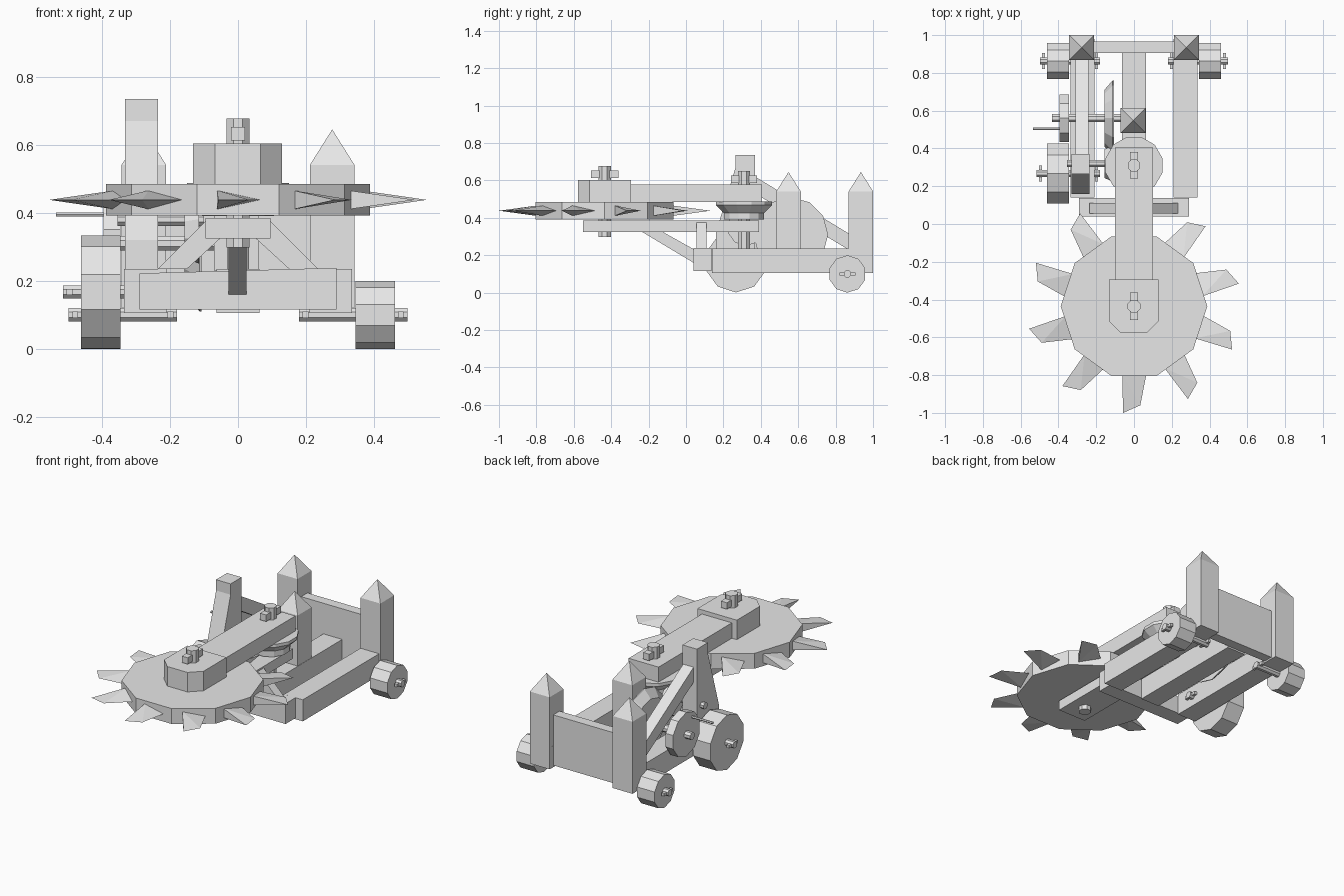
import bpy, bmesh, math
from mathutils import Matrix, Vector

if "Cube" in bpy.data.objects:
    bpy.data.objects.remove(bpy.data.objects["Cube"])

grey = bpy.data.materials.new("plain_grey")
grey.diffuse_color = (0.8, 0.8, 0.8, 1)
grey.use_nodes = True
grey.node_tree.nodes["Principled BSDF"].inputs["Base Color"].default_value = grey.diffuse_color


def finish(name, bm):
    bmesh.ops.recalc_face_normals(bm, faces=bm.faces)
    me = bpy.data.meshes.new(name)
    bm.to_mesh(me)
    bm.free()
    me.materials.append(grey)
    ob = bpy.data.objects.new(name, me)
    bpy.context.collection.objects.link(ob)
    return ob


def loft(name, rings):
    """Skin a stack of equal-length rings and close both ends."""
    bm = bmesh.new()
    vs = [[bm.verts.new(p) for p in ring] for ring in rings]
    n = len(vs[0])
    for a, b in zip(vs, vs[1:]):
        for i in range(n):
            j = (i + 1) % n
            bm.faces.new((a[i], a[j], b[j], b[i]))
    bm.faces.new(vs[0])
    bm.faces.new(vs[-1])
    return finish(name, bm)


def prism(name, axis, outline, lo, hi):
    """Extrude a 2D outline along x, y or z."""
    place = {"x": lambda u, v, w: (w, u, v),
             "y": lambda u, v, w: (u, w, v),
             "z": lambda u, v, w: (u, v, w)}[axis]
    return loft(name, [[place(u, v, w) for u, v in outline] for w in (lo, hi)])


def box(name, x0, x1, y0, y1, z0, z1):
    return prism(name, "z", [(x0, y0), (x1, y0), (x1, y1), (x0, y1)], z0, z1)


def turned(name, axis, cu, cv, profile, sides, turn=0.0):
    """Turned part along x or z from (radius, position) pairs."""
    rings = []
    for r, w in profile:
        ring = []
        for i in range(sides):
            a = turn + 2 * math.pi * i / sides
            u, v = cu + r * math.cos(a), cv + r * math.sin(a)
            ring.append((w, u, v) if axis == "x" else (u, v, w))
        rings.append(ring)
    return loft(name, rings)


def spiked_post(name, x, y, half, z0, shoulder, tip):
    bm = bmesh.new()
    lo, hi = [[bm.verts.new((x + sx * half, y + sy * half, z))
               for sx, sy in ((-1, -1), (1, -1), (1, 1), (-1, 1))]
              for z in (z0, shoulder)]
    top = bm.verts.new((x, y, tip))
    bm.faces.new(lo)
    for i in range(4):
        j = (i + 1) % 4
        bm.faces.new((lo[i], lo[j], hi[j], hi[i]))
        bm.faces.new((hi[i], hi[j], top))
    return finish(name, bm)


DOWN = -math.pi / 2

# Chassis: three long beams, front beam and rear panel
for side, s in (("left", -1), ("right", 1)):
    x0, x1 = sorted((s * 0.21, s * 0.335))
    box(side + "_beam", x0, x1, 0.14, 0.98, 0.105, 0.235)
    spiked_post(side + "_rear_post", s * 0.277, 0.935, 0.066, 0.105, 0.54, 0.645)
    # Diagonal struts that carry the lower arm
    prism(side + "_front_strut", "y",
          [(s * 0.235, 0.235), (s * 0.15, 0.235), (s * 0.03, 0.345), (s * 0.085, 0.385)],
          0.055, 0.11)
box("centre_beam", -0.063, 0.063, 0.14, 0.905, 0.105, 0.235)
prism("front_beam", "y", [(-0.29, 0.115), (0.29, 0.115), (0.29, 0.238), (-0.29, 0.222)], 0.04, 0.137)
box("rear_panel", -0.215, 0.215, 0.905, 0.965, 0.115, 0.42)
spiked_post("centre_post", -0.005, 0.548, 0.066, 0.23, 0.54, 0.645)

# Tall side post with its rear brace
prism("tall_post", "x", [(0.16, 0.235), (0.16, 0.32), (0.265, 0.67), (0.265, 0.735),
                         (0.37, 0.735), (0.37, 0.235)], -0.332, -0.235)
prism("rear_brace", "x", [(0.37, 0.53), (0.37, 0.62), (0.88, 0.31), (0.88, 0.235), (0.86, 0.235)],
      -0.31, -0.24)

# Wheels on bolts with cross pins
for name, s, y, z, r in (("rear_left", -1, 0.863, 0.1, 0.1),
                         ("rear_right", 1, 0.863, 0.1, 0.1),
                         ("front_left", -1, 0.267, 0.167, 0.166)):
    out = 0.515 if r > 0.12 else 0.498
    turned(name + "_wheel", "x", y, z, [(r, s * 0.345), (r, s * 0.461)], 10, DOWN)
    turned(name + "_bolt", "x", y, z, [(0.021, s * 0.18), (0.021, s * out)], 8, math.pi / 8)
    for px in (0.19, out - 0.028):
        x0, x1 = sorted((s * px, s * (px + 0.017)))
        box(name + "_pin", x0, x1, y - 0.042, y + 0.042, z - 0.009, z + 0.009)

# Crank wheel, crank shaft and bevel gear
turned("crank_shaft", "x", 0.56, 0.31, [(0.023, -0.435), (0.023, -0.06)], 8, math.pi / 8)
turned("crank_wheel", "x", 0.56, 0.31, [(0.133, -0.395), (0.133, -0.345)], 10, DOWN)
turned("crank_handle", "x", 0.505, 0.395, [(0.007, -0.535), (0.007, -0.39)], 6)
turned("bevel_gear", "x", 0.56, 0.31, [(0.15, -0.157), (0.2, -0.113), (0.2, -0.107)], 12)

# Small gear shaft through the tall post
turned("small_shaft", "x", 0.32, 0.38, [(0.02, -0.355), (0.02, -0.1)], 8, math.pi / 8)
turned("small_gear", "x", 0.32, 0.35, [(0.08, -0.157), (0.1, -0.115)], 10, DOWN)

# Horizontal drive pulley and its shaft
turned("drive_pulley", "z", 0, 0.31,
       [(0.11, 0.39), (0.11, 0.425), (0.155, 0.468), (0.155, 0.487)], 12, math.pi / 12)
turned("drive_shaft", "z", 0, 0.31, [(0.035, 0.235), (0.035, 0.65)], 8, math.pi / 8)
box("drive_shaft_pin", -0.02, 0.02, 0.24, 0.38, 0.585, 0.625)

# Arms, hub block and the strut below
box("upper_arm", -0.1, 0.1, -0.31, 0.405, 0.485, 0.578)
box("lower_arm", -0.095, 0.095, -0.55, 0.39, 0.325, 0.385)
prism("arm_support", "x", [(-0.24, 0.328), (-0.13, 0.328), (0.045, 0.23), (0.045, 0.157)],
      -0.028, 0.025)
prism("hub_block", "z", [(-0.133, -0.295), (-0.133, -0.515), (-0.068, -0.578), (0.066, -0.578),
                         (0.13, -0.515), (0.13, -0.295)], 0.485, 0.603)

# Saw disc and shaft
CY, CZ = -0.435, 0.438
turned("saw_disc", "z", 0, CY, [(0.388, 0.392), (0.388, 0.485)], 10)
turned("saw_shaft", "z", 0, CY, [(0.036, 0.298), (0.036, 0.677)], 8, math.pi / 8)
box("saw_shaft_pin", -0.02, 0.02, -0.508, -0.362, 0.613, 0.652)

# Wedge-shaped saw teeth, each with one thick edge
for k in range(10):
    turn = Matrix.Translation((0, CY, CZ)) @ Matrix.Rotation(k * math.pi / 5, 4, "Z")
    bm = bmesh.new()
    up, dn, side, tip_a, tip_b = [bm.verts.new(turn @ Vector(p)) for p in (
        (-0.062, -0.36, 0.028), (-0.062, -0.36, -0.028), (0.066, -0.36, 0),
        (-0.058, -0.565, 0), (0.033, -0.525, 0))]
    for f in ((up, dn, side), (up, tip_a, dn), (up, side, tip_b), (up, tip_b, tip_a),
              (dn, tip_b, side), (dn, tip_a, tip_b)):
        bm.faces.new(f)
    finish("saw_tooth", bm)
